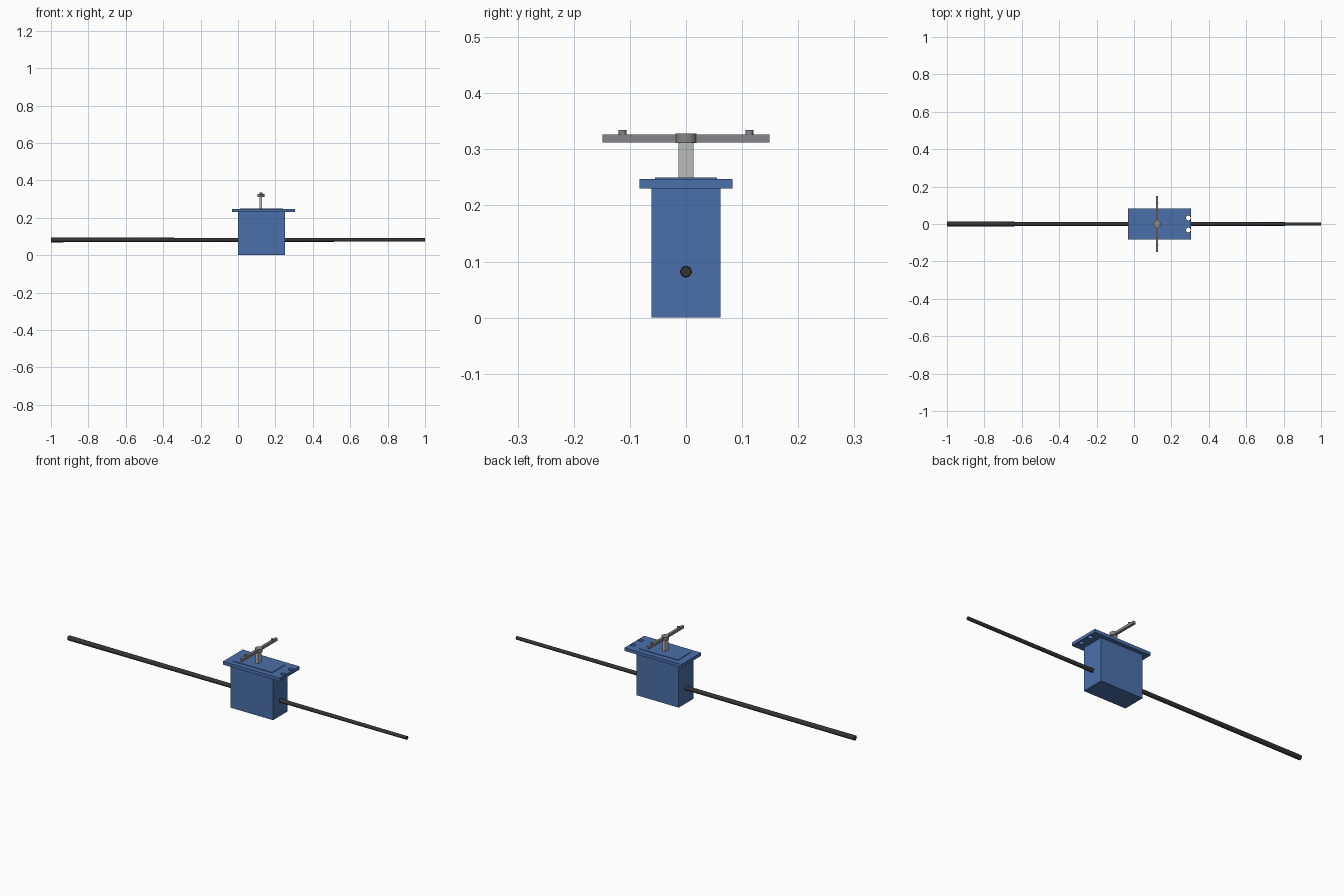
import bpy
from math import pi

if "Cube" in bpy.data.objects:
    bpy.data.objects.remove(bpy.data.objects["Cube"])


def material(name, rgb):
    m = bpy.data.materials.new(name)
    m.diffuse_color = (*rgb, 1)
    m.use_nodes = True
    m.node_tree.nodes["Principled BSDF"].inputs["Base Color"].default_value = m.diffuse_color
    return m


BLUE = material("blue_plastic", (0.07, 0.16, 0.40))
BLACK = material("black_rubber", (0.035, 0.035, 0.035))
DARK = material("dark_grey", (0.24, 0.24, 0.25))
LIGHT = material("light_grey", (0.5, 0.5, 0.5))


def finish(name, mat):
    o = bpy.context.object
    o.name = name
    if mat:
        o.data.materials.append(mat)
    return o


def box(name, lo, hi, mat):
    bpy.ops.mesh.primitive_cube_add(size=1, location=[(a + b) / 2 for a, b in zip(lo, hi)])
    bpy.context.object.scale = [b - a for a, b in zip(lo, hi)]
    bpy.ops.object.transform_apply(location=False, rotation=False, scale=True)
    return finish(name, mat)


def cylinder(name, x, y, z0, z1, r, mat=None, sides=32):
    bpy.ops.mesh.primitive_cylinder_add(vertices=sides, radius=r, depth=z1 - z0,
                                        location=(x, y, (z0 + z1) / 2))
    bpy.ops.object.shade_smooth_by_angle()
    return finish(name, mat)


# Housing, mounting flange and raised lid
box("housing", (0, -0.0615, 0), (0.25, 0.0615, 0.232), BLUE)
flange = box("mounting_flange", (-0.031, -0.083, 0.23), (0.305, 0.083, 0.247), BLUE)
box("raised_lid", (0.01, -0.055, 0.245), (0.24, 0.055, 0.25), BLUE)

# Two screw holes at the long end of the flange
for side in (-1, 1):
    cutter = cylinder("screw_hole_cutter", 0.29, side * 0.032, 0.2, 0.28, 0.0125)
    cutter.hide_render = True
    cutter.hide_set(True)
    mod = flange.modifiers.new("screw_hole", 'BOOLEAN')
    mod.operation = 'DIFFERENCE'
    mod.solver = 'EXACT'
    mod.object = cutter

# Output shaft with hub, arm and end pegs
AX = 0.123
box("output_shaft", (AX - 0.009, -0.0135, 0.245), (AX + 0.005, 0.0135, 0.315), LIGHT)
cylinder("arm_hub", AX, 0, 0.311, 0.328, 0.019, DARK)
box("arm", (AX - 0.0065, -0.149, 0.3125), (AX + 0.0065, 0.149, 0.3265), DARK)
for side in (-1, 1):
    cylinder("arm_peg", AX, side * 0.113, 0.32, 0.3345, 0.007, DARK, 20)

# Tapered cable running through the housing
bpy.ops.mesh.primitive_cone_add(vertices=24, radius1=0.0127, radius2=0.009, depth=2,
                                location=(0, 0, 0.082), rotation=(0, pi / 2, 0))
bpy.ops.object.shade_smooth_by_angle()
finish("cable", BLACK)
